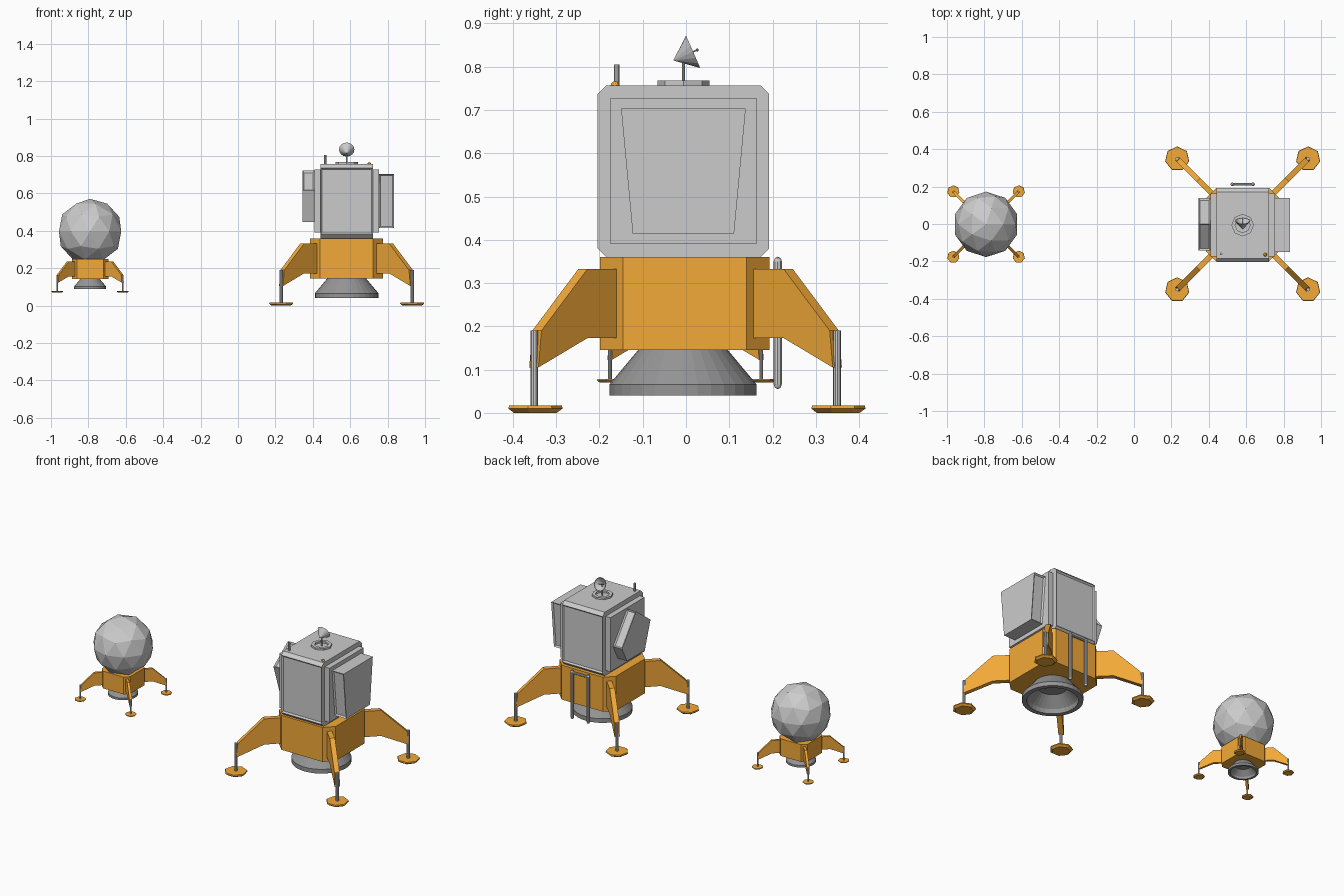
import bpy, bmesh
from math import pi, sin, cos
from mathutils import Matrix, Vector

if "Cube" in bpy.data.objects:
    bpy.data.objects.remove(bpy.data.objects["Cube"])


def colour(name, rgb):
    m = bpy.data.materials.new(name)
    m.diffuse_color = (*rgb, 1)
    m.use_nodes = True
    m.node_tree.nodes["Principled BSDF"].inputs["Base Color"].default_value = m.diffuse_color
    return m


ORANGE = colour("orange", (0.9, 0.4, 0.04))
DARK = colour("dark_grey", (0.3, 0.3, 0.3))
T, R, S = Matrix.Translation, Matrix.Rotation, Matrix.Scale
YZ = Matrix(((0, 0, 1, 0), (1, 0, 0, 0), (0, 1, 0, 0), (0, 0, 0, 1)))   # (u,v,w) -> y,z,x
XZ = Matrix(((1, 0, 0, 0), (0, 0, 1, 0), (0, 1, 0, 0), (0, 0, 0, 1)))   # (u,v,w) -> x,z,y


def finish(name, bm, M, mat=None):
    bm.transform(M)
    bmesh.ops.recalc_face_normals(bm, faces=bm.faces)
    me = bpy.data.meshes.new(name)
    bm.to_mesh(me)
    bm.free()
    ob = bpy.data.objects.new(name, me)
    bpy.context.collection.objects.link(ob)
    if mat:
        me.materials.append(mat)
    return ob


def prism(name, pts, lo, hi, M, mat=None, recess=None):
    """Extrude a flat outline from lo to hi, optionally sinking panels into chosen faces."""
    bm = bmesh.new()
    a = [bm.verts.new((u, v, lo)) for u, v in pts]
    b = [bm.verts.new((u, v, hi)) for u, v in pts]
    bm.faces.new(a)
    bm.faces.new(b)
    n = len(pts)
    for i in range(n):
        j = (i + 1) % n
        bm.faces.new((a[i], a[j], b[j], b[i]))
    bmesh.ops.recalc_face_normals(bm, faces=bm.faces)
    if recess:
        sides = [f for f in bm.faces if recess(f.normal)]
        bmesh.ops.inset_individual(bm, faces=sides, thickness=0.012, depth=-0.009)
    return finish(name, bm, M, mat)


def lathe(name, prof, n, M, mat=None, turn=0.0, closed=False):
    """Revolve (radius, height) points around z."""
    bm = bmesh.new()
    rings = []
    for r, z in prof:
        if r == 0:
            rings.append([bm.verts.new((0, 0, z))] * n)
        else:
            rings.append([bm.verts.new((r * cos(turn + 2 * pi * k / n),
                                        r * sin(turn + 2 * pi * k / n), z)) for k in range(n)])
    pairs = list(zip(rings, rings[1:] + rings[:1])) if closed else list(zip(rings, rings[1:]))
    for p, q in pairs:
        for k in range(n):
            m = (k + 1) % n
            vs = list(dict.fromkeys((p[k], p[m], q[m], q[k])))
            if len(vs) > 2:
                bm.faces.new(vs)
    return finish(name, bm, M, mat)


def rod(name, a, b, r, M, n=10, mat=None):
    a, b = Vector(a), Vector(b)
    d = b - a
    rot = d.to_track_quat('Z', 'Y').to_matrix().to_4x4()
    return lathe(name, [(0, 0), (r, 0), (r, d.length), (0, d.length)], n, M @ T(a) @ rot, mat)


def cut_box(x0, x1, y0, y1, c):
    return [(x0 + c, y0), (x1 - c, y0), (x1, y0 + c), (x1, y1 - c),
            (x1 - c, y1), (x0 + c, y1), (x0, y1 - c), (x0, y0 + c)]


def descent_stage(prefix, M):
    # chamfered lower hull
    prism(prefix + "_hull", cut_box(-.195, .195, -.198, .194, .053), .145, .36, M, ORANGE)
    # hollow engine bell
    lathe(prefix + "_engine_bell",
          [(.103, .146), (.17, .066), (.17, .04), (.143, .04), (.138, .066), (.08, .125), (0, .125)],
          32, M @ T((0, -.006, 0)), DARK)
    # four legs on the diagonals: bracket, strut, foot pad
    outline = [(.2, .333), (.335, .333), (.486, .19), (.496, .105), (.335, .173), (.2, .173)]
    for k in range(4):
        L = M @ R(pi / 4 + k * pi / 2, 4, 'Z')
        prism(f"{prefix}_leg_bracket_{k + 1}", outline, -.015, .015, L @ XZ, ORANGE)
        rod(f"{prefix}_leg_strut_{k + 1}", (.495, 0, .012), (.495, 0, .19), .009, L)
        c = L @ Vector((.495, 0, 0))
        P = T(c) @ L.to_3x3().to_4x4() @ R(-pi / 4 - k * pi / 2, 4, 'Z')
        lathe(f"{prefix}_foot_pad_{k + 1}",
              [(0, 0), (.052, 0), (.066, .010), (.064, .017), (0, .017)], 7, P, ORANGE, pi / 2)


BIG = T((.581, -.001, 0))
SMALL = T((-.791, -.001, .07)) @ S(.5, 4)
descent_stage("large", BIG)
descent_stage("small", SMALL)

# faceted cabin ball of the small lander
bm = bmesh.new()
bmesh.ops.create_icosphere(bm, subdivisions=2, radius=.175)
finish("small_cabin_ball", bm, T((-.791, -.002, .396)))

# cabin of the large lander with sunken front and back panels
B = T((.581, -.006, 0))
prism("cabin", cut_box(-.198, .198, .36, .757, .02), -.14, .14, B @ YZ,
      recess=lambda n: abs(n.x) > .9)
for name, a, b in (("right_side_plate", .139, .173), ("left_side_plate", -.173, -.139)):
    prism(name, [(-.169, .39), (.169, .39), (.169, .728), (-.169, .728)], a, b, B @ YZ)

# tapered pod on the right
prism("right_pod", [(-.117, .414), (.117, .414), (.144, .703), (-.144, .703)], .172, .253,
      B @ YZ, recess=lambda n: abs(n.x) > .9)
# angled pod on the left
prism("left_pod", [(.006, .722), (-.137, .617), (-.08, .446), (.095, .446), (.144, .54)],
      -.236, -.172, B @ YZ, recess=lambda n: n.y > .2 and abs(n.z) < .5)

# roof hatch ring
lathe("hatch_ring", [(.06, .755), (.06, .768), (.04, .768), (.04, .755)], 8, B, closed=True)

# dish antenna on a mast
rod("dish_mast", (0, 0, .755), (0, 0, .82), .004, B)
aim = Vector((0, .915, .40)).to_track_quat('Z', 'Y').to_matrix().to_4x4()
D = T((.581, .0165, .8345)) @ aim
lathe("antenna_dish", [(0, -.05), (.041, 0), (.037, 0), (0, -.04)], 16, D)
rod("dish_feed", (0, 0, -.042), (0, 0, .008), .002, D, 6)
bm = bmesh.new()
bmesh.ops.create_icosphere(bm, subdivisions=1, radius=.004)
finish("dish_feed_tip", bm, D @ T((0, 0, .01)), DARK)

# whip antenna and beacon at the roof's front corners
rod("whip_antenna", (.466, -.16, .75), (.466, -.16, .805), .007, Matrix())
bm = bmesh.new()
bmesh.ops.create_icosphere(bm, subdivisions=2, radius=.01)
finish("roof_beacon", bm, T((.702, -.164, .757)), ORANGE)

# back handrail: two uprights and a crossbar
for name, x in (("left_rail", -.055), ("right_rail", .055)):
    lathe(name, [(0, .055), (.007, .058), (.010, .066), (.010, .35), (.007, .358), (0, .361)],
          10, T((.581 + x, .212, 0)))
rod("rail_crossbar", (.526, .212, .345), (.636, .212, .345), .007, Matrix())
